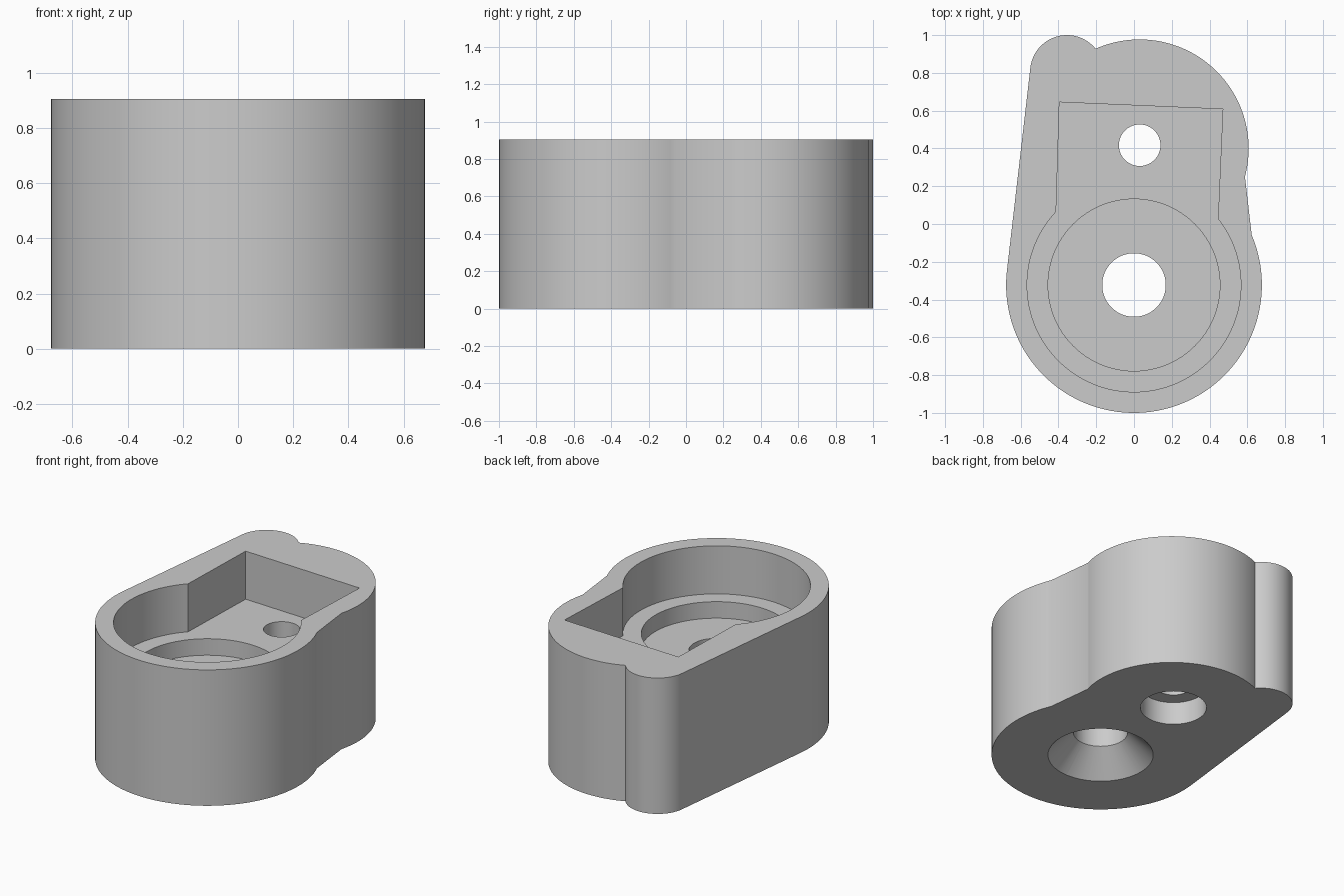
import bpy
import bmesh
from math import sin, cos, radians

if "Cube" in bpy.data.objects:
    bpy.data.objects.remove(bpy.data.objects["Cube"], do_unlink=True)

HEIGHT = 0.905
POCKET_Z = 0.585
RECESS_Z = 0.475
MAIN = (0, -0.323)
SMALL = (0.03, 0.417)

grey = bpy.data.materials.new("plain grey")
grey.use_nodes = True
grey.diffuse_color = (0.6, 0.6, 0.6, 1)
grey.node_tree.nodes["Principled BSDF"].inputs["Base Color"].default_value = (0.6, 0.6, 0.6, 1)


def arc(centre, r, a0, a1, steps):
    """Points along an arc, angles in degrees."""
    angles = [radians(a0 + (a1 - a0) * i / steps) for i in range(steps + 1)]
    return [(centre[0] + r * cos(a), centre[1] + r * sin(a)) for a in angles]


def circle(centre, r, steps=96):
    return arc(centre, r, 0, 360, steps)[:-1]


def loft(name, lower, upper, z0, z1):
    """Closed solid between two outlines with matching point counts."""
    bm = bmesh.new()
    low = [bm.verts.new((x, y, z0)) for x, y in lower]
    top = [bm.verts.new((x, y, z1)) for x, y in upper]
    n = len(low)
    bm.faces.new(low[::-1])
    bm.faces.new(top)
    for i in range(n):
        j = (i + 1) % n
        bm.faces.new((low[i], low[j], top[j], top[i]))
    mesh = bpy.data.meshes.new(name)
    bm.to_mesh(mesh)
    bm.free()
    mesh.materials.append(grey)
    obj = bpy.data.objects.new(name, mesh)
    bpy.context.collection.objects.link(obj)
    return obj


def prism(name, outline, z0, z1):
    return loft(name, outline, outline, z0, z1)


# Housing body: large round end, smaller round end and corner lobe
outline = (arc(MAIN, 0.677, 173.4, 383, 90)
           + arc((0.03, 0.4), 0.577, -15, 113.5, 60)
           + arc((-0.355, 0.805), 0.195, 39, 173.4, 40))
body = prism("housing_body", outline, 0, HEIGHT)

# Pocket: round bay opening into a slightly skewed square bay
pocket = (arc(MAIN, 0.566, 136.8, 398.2, 90)
          + [(0.47, 0.608), (-0.395, 0.645)])

# Countersink is a 45 degree cone, extended below the base
cutters = [
    prism("pocket_cutter", pocket, POCKET_Z, HEIGHT + 0.1),
    prism("recess_cutter", circle(MAIN, 0.455), RECESS_Z, POCKET_Z + 0.05),
    prism("main_hole_cutter", circle(MAIN, 0.168), -0.1, RECESS_Z + 0.05),
    loft("countersink_cutter", circle(MAIN, 0.377), circle(MAIN, 0.167), -0.05, 0.16),
    prism("small_hole_cutter", circle(SMALL, 0.11, 64), -0.1, POCKET_Z + 0.05),
    prism("counterbore_cutter", circle(SMALL, 0.205, 64), -0.1, 0.155),
]

bpy.ops.object.select_all(action="DESELECT")
body.select_set(True)
bpy.context.view_layer.objects.active = body
for cutter in cutters:
    cutter.hide_render = True
    mod = body.modifiers.new(cutter.name, "BOOLEAN")
    mod.operation = "DIFFERENCE"
    mod.solver = "EXACT"
    mod.object = cutter
    bpy.ops.object.modifier_apply(modifier=mod.name)
for cutter in cutters:
    bpy.data.objects.remove(cutter, do_unlink=True)

bpy.ops.object.shade_smooth_by_angle(angle=radians(25))
